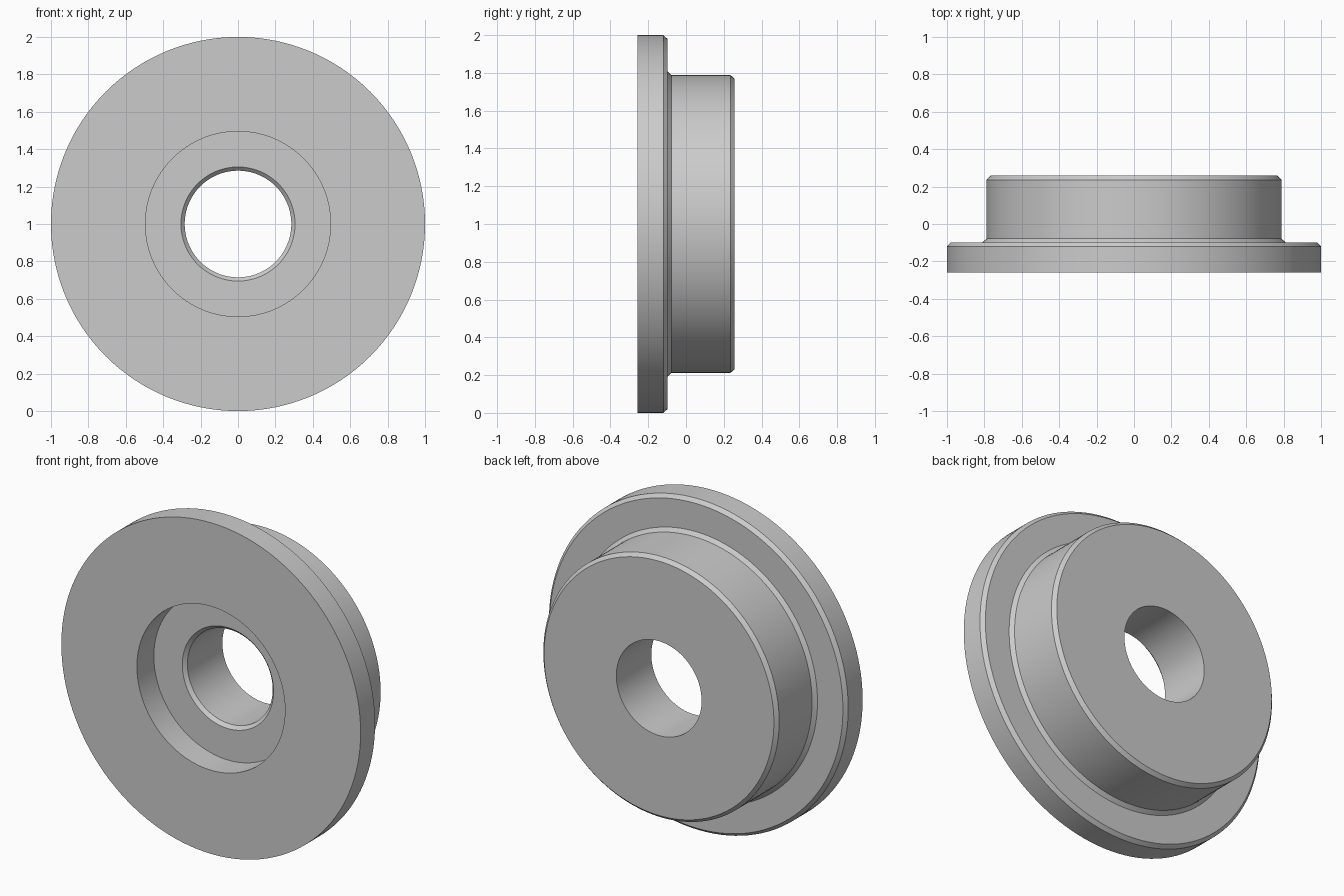
import bpy, bmesh, math
from mathutils import Vector

if "Cube" in bpy.data.objects:
    bpy.data.objects.remove(bpy.data.objects["Cube"])

SEGMENTS = 128

# Flanged bushing cross-section as (radius, y), a closed loop
profile = [
    (0.495, -0.258), (1.0, -0.258),                    # flange front face
    (1.0, -0.12), (0.98, -0.098),                      # flange rim and back chamfer
    (0.81, -0.098), (0.788, -0.078),                   # bevel into the hub
    (0.788, 0.236), (0.768, 0.258),                    # hub wall and end chamfer
    (0.285, 0.258),                                    # hub end face
    (0.285, -0.076), (0.305, -0.096),                  # bore and its front chamfer
    (0.495, -0.096),                                   # counterbore floor
]

# Revolve the section around the y axis
bm = bmesh.new()
rings = []
for i in range(SEGMENTS):
    a = 2 * math.pi * i / SEGMENTS
    rings.append([bm.verts.new(Vector((r * math.sin(a), y, 1 + r * math.cos(a))))
                  for r, y in profile])
n = len(profile)
for i in range(SEGMENTS):
    a, b = rings[i], rings[(i + 1) % SEGMENTS]
    for j in range(n):
        k = (j + 1) % n
        bm.faces.new((a[j], a[k], b[k], b[j]))
bmesh.ops.recalc_face_normals(bm, faces=bm.faces)
mesh = bpy.data.meshes.new("flanged_bushing")
bm.to_mesh(mesh)
bm.free()

# Plain grey metal
grey = bpy.data.materials.new("light_grey")
grey.diffuse_color = (0.6, 0.6, 0.6, 1)
grey.use_nodes = True
grey.node_tree.nodes["Principled BSDF"].inputs["Base Color"].default_value = grey.diffuse_color
mesh.materials.append(grey)

bushing = bpy.data.objects.new("flanged_bushing", mesh)
bpy.context.collection.objects.link(bushing)
bpy.context.view_layer.objects.active = bushing
bushing.select_set(True)
bpy.ops.object.shade_smooth_by_angle(angle=math.radians(30))
